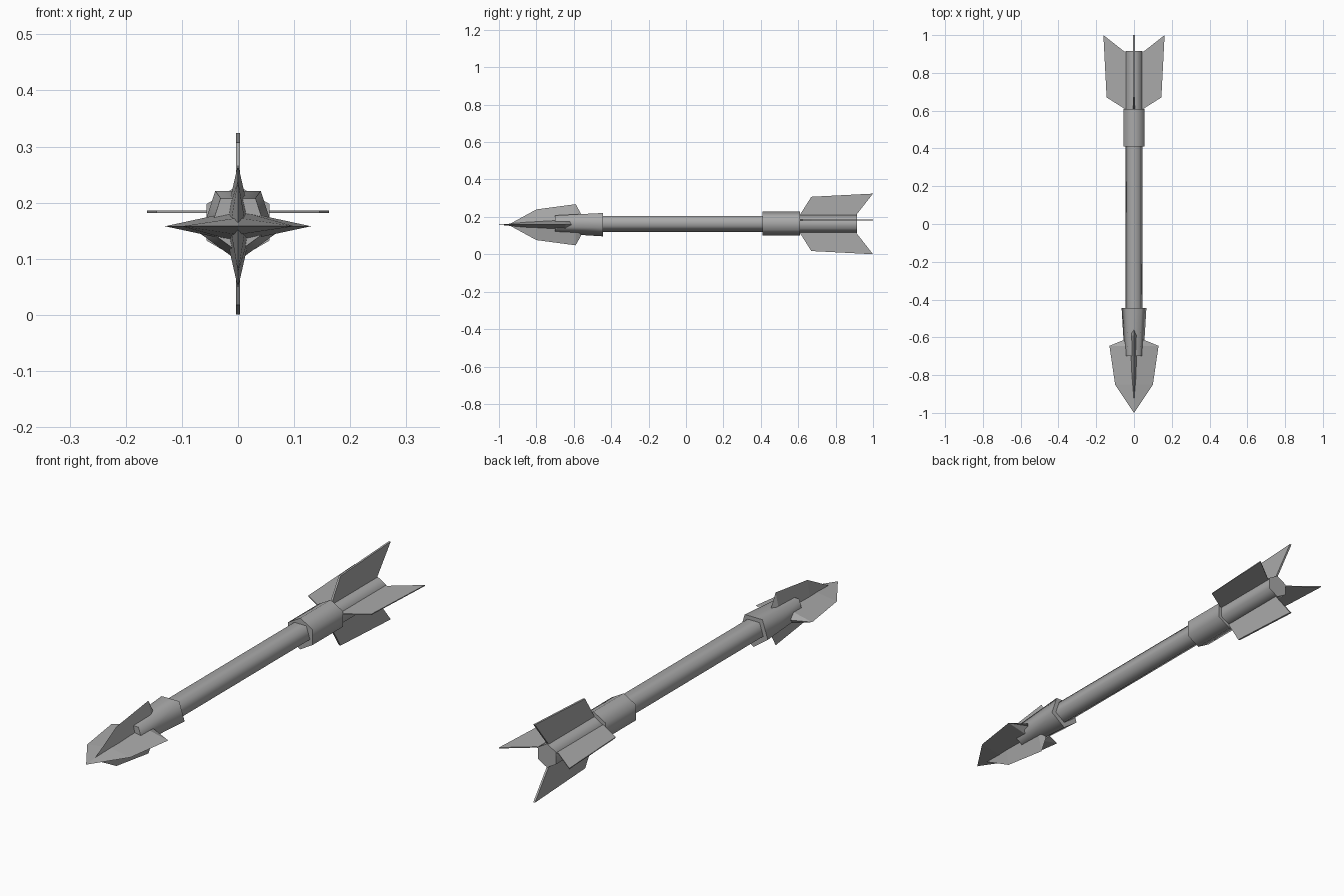
import bpy
import math
from mathutils import Vector

cube = bpy.data.objects.get("Cube")
if cube:
    bpy.data.objects.remove(cube, do_unlink=True)

grey = bpy.data.materials.new("plain_grey")
grey.use_nodes = True
colour = (0.4, 0.4, 0.4, 1)
grey.diffuse_color = colour
grey.node_tree.nodes["Principled BSDF"].inputs["Base Color"].default_value = colour


def make(name, verts, faces, smooth=0):
    mesh = bpy.data.meshes.new(name)
    mesh.from_pydata(verts, [], faces)
    mesh.validate()
    mesh.materials.append(grey)
    obj = bpy.data.objects.new(name, mesh)
    bpy.context.collection.objects.link(obj)
    bpy.ops.object.select_all(action='DESELECT')
    obj.select_set(True)
    bpy.context.view_layer.objects.active = obj
    bpy.ops.object.mode_set(mode='EDIT')
    bpy.ops.mesh.select_all(action='SELECT')
    bpy.ops.mesh.remove_doubles(threshold=0.0002)
    bpy.ops.mesh.normals_make_consistent(inside=False)
    bpy.ops.object.mode_set(mode='OBJECT')
    if smooth:
        bpy.ops.object.shade_smooth_by_angle(angle=math.radians(smooth))
    return obj


def loft(name, rings, smooth=0):
    """Skin a list of equal-sized rings and cap both ends."""
    n = len(rings[0])
    verts = [p for ring in rings for p in ring]
    faces = [(k * n + i, k * n + (i + 1) % n, (k + 1) * n + (i + 1) % n, (k + 1) * n + i)
             for k in range(len(rings) - 1) for i in range(n)]
    faces += [tuple(range(n)), tuple(range(len(verts) - n, len(verts)))]
    return make(name, verts, faces, smooth)


def ring(y, radius, sides, z, start):
    angles = [math.radians(start) + math.tau * i / sides for i in range(sides)]
    return [Vector((radius * math.cos(a), y, z + radius * math.sin(a))) for a in angles]


def prism(name, sides, start, z, stations):
    return loft(name, [ring(y, r, sides, z, start) for y, r in stations], 75)


# Shaft, head socket and tail sleeves
prism("shaft", 5, -90, 0.167, [(-0.6, 0.047), (0.45, 0.047)])
prism("head_socket", 5, -90, 0.165, [(-0.7, 0.053), (-0.445, 0.069)])
prism("tail_collar", 6, 90, 0.165, [(0.41, 0.065), (0.61, 0.065)])
prism("tail_rod", 6, 90, 0.163, [(0.6, 0.049), (0.915, 0.049)])


# Crossed head blades with a diamond section
def blade(name, stations, upright):
    rings = []
    for y, w, t in stations:
        x, z = (t, w) if upright else (w, t)
        rings.append([(x, y, 0.158), (0, y, 0.158 + z), (-x, y, 0.158), (0, y, 0.158 - z)])
    loft(name, rings)


blade("side_blades", [(-1, 0, 0), (-0.85, 0.1, 0.015), (-0.645, 0.13, 0.028),
                      (-0.61, 0.045, 0.028)], False)
blade("upright_blades", [(-0.95, 0, 0), (-0.8, 0.082, 0.014), (-0.59, 0.11, 0.025),
                         (-0.562, 0.06, 0.025)], True)

# Swept tail fins as thin plates
outline = [(0.02, 0.61), (0.05, 0.61), (0.145, 0.67), (0.162, 1.0), (0.05, 0.912), (0.02, 0.912)]


def fin(name, sign, upright, z, thickness):
    rings = []
    for s in (-thickness / 2, thickness / 2):
        rings.append([(s, y, z + sign * r) if upright else (sign * r, y, z + s)
                      for r, y in outline])
    loft(name, rings)


for side, sign in (("left", 1), ("right", -1)):
    fin(side + "_fin", sign, False, 0.184, 0.004)
for side, sign in (("top", 1), ("bottom", -1)):
    fin(side + "_fin", sign, True, 0.1625, 0.008)
